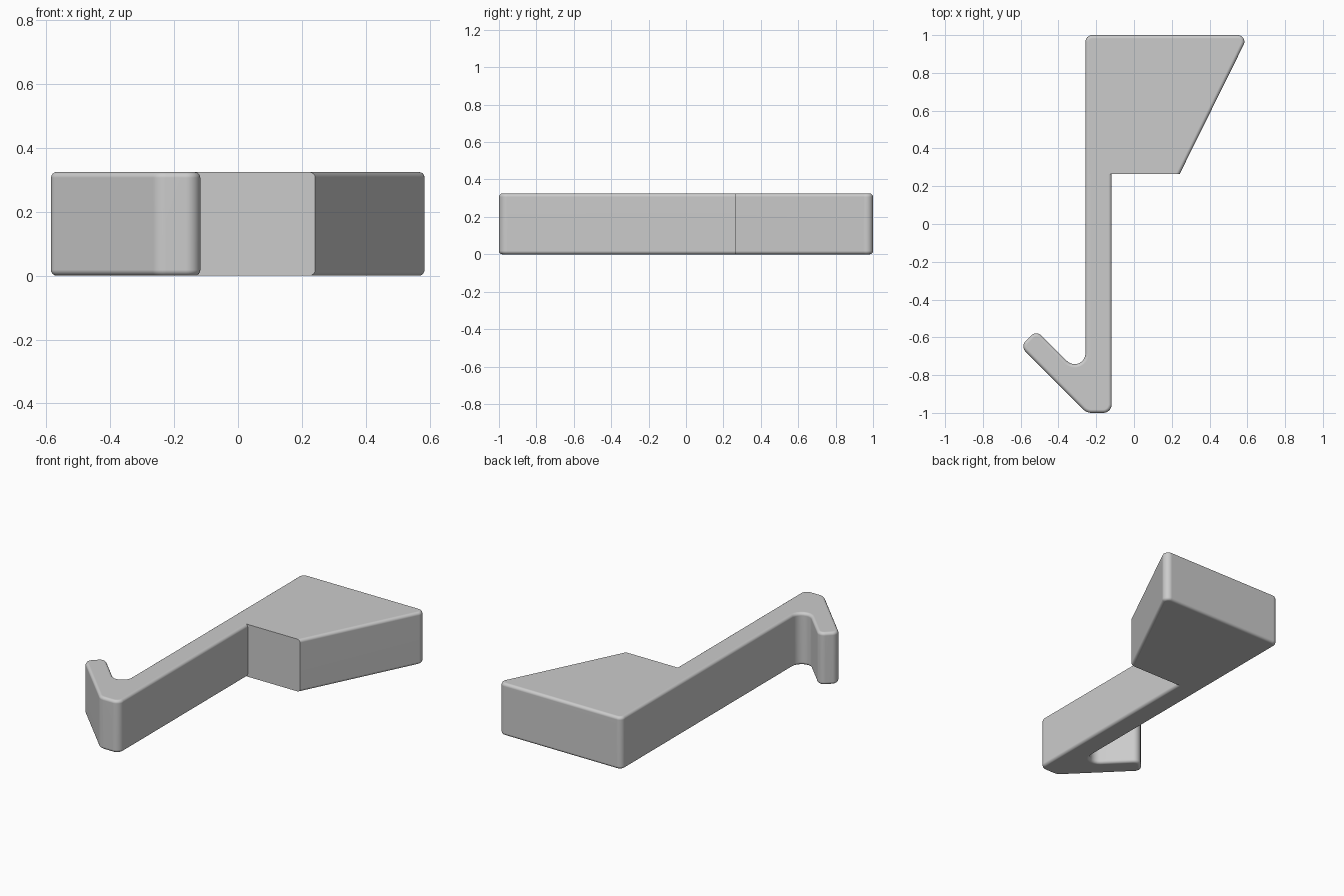
import bpy, bmesh, math
from mathutils import Vector

cube = bpy.data.objects.get("Cube")
if cube:
    bpy.data.objects.remove(cube, do_unlink=True)

HEIGHT = 0.325
EDGE = 0.018
STEP_Y = 0.265

grey = bpy.data.materials.new("plain grey")
grey.use_nodes = True
colour = (0.6, 0.6, 0.6, 1)
grey.diffuse_color = colour
grey.node_tree.nodes["Principled BSDF"].inputs["Base Color"].default_value = colour


def rounded_outline(corners, steps=8):
    """Replace each (x, y, radius) corner with an arc tangent to both sides."""
    points = []
    for i, (x, y, r) in enumerate(corners):
        p = Vector((x, y))
        if r == 0:
            points.append(p)
            continue
        a = (Vector(corners[i - 1][:2]) - p).normalized()
        b = (Vector(corners[(i + 1) % len(corners)][:2]) - p).normalized()
        half = a.angle(b) / 2
        centre = p + (a + b).normalized() * r / math.sin(half)
        start = p + a * r / math.tan(half) - centre
        end = p + b * r / math.tan(half) - centre
        sweep = start.angle(end)
        for k in range(steps + 1):
            t = k / steps
            points.append(centre + (start * math.sin((1 - t) * sweep)
                                    + end * math.sin(t * sweep)) / math.sin(sweep))
    return points


def on_step(item):
    return all(abs(v.co.y - STEP_Y) < 1e-4 for v in item.verts)


def slab(name, corners, open_end=False):
    """Extrude an outline and round its rims, leaving the step edges sharp."""
    bm = bmesh.new()
    base = bm.faces.new([bm.verts.new((p.x, p.y, 0)) for p in rounded_outline(corners)])
    top = bmesh.ops.extrude_face_region(bm, geom=[base], use_keep_orig=True)["geom"]
    bmesh.ops.translate(bm, vec=(0, 0, HEIGHT),
                        verts=[v for v in top if isinstance(v, bmesh.types.BMVert)])
    bmesh.ops.recalc_face_normals(bm, faces=bm.faces)
    rims = [e for e in bm.edges
            if abs(e.verts[0].co.z - e.verts[1].co.z) < 1e-4 and not on_step(e)]
    bmesh.ops.bevel(bm, geom=rims, offset=EDGE, segments=4, profile=0.5,
                    affect='EDGES', clamp_overlap=True)
    if open_end:
        # the end is closed by the adjoining block
        bmesh.ops.delete(bm, geom=[f for f in bm.faces if on_step(f)], context='FACES_ONLY')
    mesh = bpy.data.meshes.new(name)
    bm.to_mesh(mesh)
    bm.free()
    mesh.materials.append(grey)
    obj = bpy.data.objects.new(name, mesh)
    bpy.context.collection.objects.link(obj)
    bpy.ops.object.select_all(action='DESELECT')
    obj.select_set(True)
    bpy.context.view_layer.objects.active = obj
    bpy.ops.object.shade_smooth_by_angle(angle=math.radians(35))
    normals = obj.modifiers.new("flat sides", 'WEIGHTED_NORMAL')
    normals.keep_sharp = True
    return obj


# Tapered block at the back
slab("wedge_block", [
    (-0.257, STEP_Y, 0), (0.242, STEP_Y, 0), (0.606, 1.0, 0.035), (-0.257, 1.0, 0.035)])

# Long arm with the hook at its front end
slab("hooked_arm", [
    (-0.257, STEP_Y, 0), (-0.257, -0.823, 0.057),
    (-0.5175, -0.5625, 0.04), (-0.6025, -0.6475, 0.04),
    (-0.25, -1.0, 0.06), (-0.118, -1.0, 0.045), (-0.118, STEP_Y, 0)], open_end=True)
